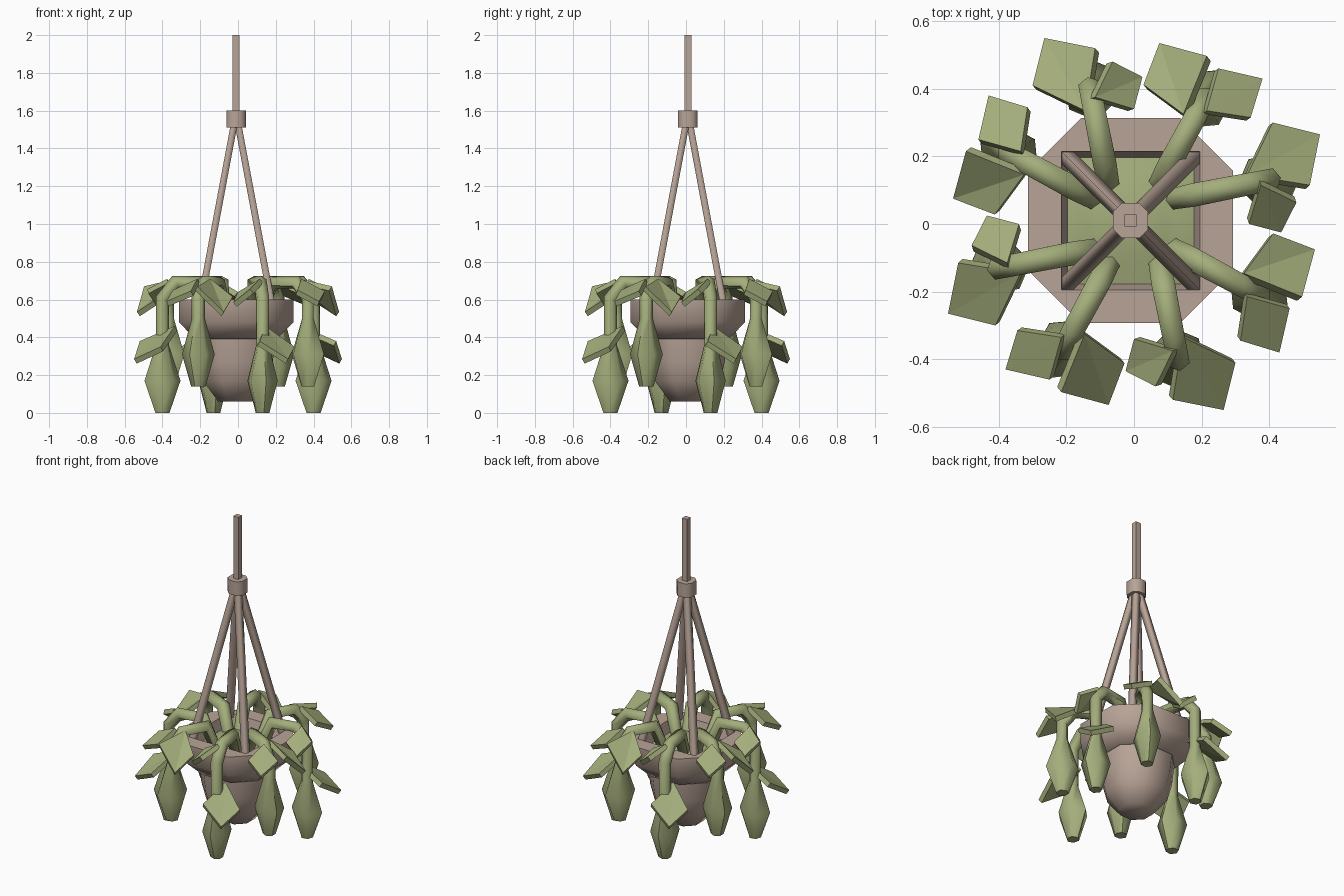
import bpy, bmesh, math
from mathutils import Vector, Matrix

if "Cube" in bpy.data.objects:
    bpy.data.objects.remove(bpy.data.objects["Cube"], do_unlink=True)


def make_material(name, rgb):
    mat = bpy.data.materials.new(name)
    mat.use_nodes = True
    color = (*rgb, 1.0)
    mat.diffuse_color = color
    mat.node_tree.nodes["Principled BSDF"].inputs["Base Color"].default_value = color
    return mat


CLAY = make_material("dusty clay brown", (0.48, 0.37, 0.31))
LEAF = make_material("sage green", (0.37, 0.42, 0.20))
CENTRE = Vector((-0.01, 0.01, 0))


def finish(name, bm, mat, angle=None):
    bmesh.ops.remove_doubles(bm, verts=bm.verts, dist=0.0005)
    bmesh.ops.recalc_face_normals(bm, faces=bm.faces)
    mesh = bpy.data.meshes.new(name)
    bm.to_mesh(mesh)
    bm.free()
    mesh.materials.append(mat)
    if angle:
        mesh.shade_smooth()
        mesh.set_sharp_from_angle(angle=math.radians(angle))
    obj = bpy.data.objects.new(name, mesh)
    bpy.context.collection.objects.link(obj)


def loft(name, rings, mat, angle=None, caps=(True, True)):
    """Skin a list of point rings into one surface."""
    bm = bmesh.new()
    loops = [[bm.verts.new(p) for p in ring] for ring in rings]
    n = len(loops[0])
    for a, b in zip(loops, loops[1:]):
        for i in range(n):
            j = (i + 1) % n
            bm.faces.new((a[i], a[j], b[j], b[i]))
    for loop, wanted in zip((loops[0], loops[-1]), caps):
        if wanted:
            bm.faces.new(loop)
    finish(name, bm, mat, angle)


def ring(half, flat, z, x=0, y=0):
    """Square with cut corners; flat == half gives a plain square."""
    pts = [(half, -flat), (half, flat), (flat, half), (-flat, half),
           (-half, flat), (-half, -flat), (-flat, -half), (flat, -half)]
    return [CENTRE + Vector((px + x, py + y, z)) for px, py in pts]


def square(half, z, x=0, y=0):
    return ring(half, half, z, x, y)[::2]


# Pot: bottom, rounded body, flared rim, square opening
profile = [(0.095, 0.042, 0.06), (0.172, 0.075, 0.165), (0.195, 0.09, 0.27),
           (0.205, 0.098, 0.39), (0.215, 0.103, 0.39), (0.303, 0.147, 0.48),
           (0.303, 0.147, 0.60), (0.205, 0.205, 0.60), (0.187, 0.187, 0.53)]
loft("pot", [ring(*p) for p in profile], CLAY, 60, (True, False))

# Mossy soil mound
loft("soil", [square(0.19, 0.53), square(0.1, 0.57), square(0.03, 0.585)],
     LEAF, 60, (False, True))

# Hanger: four ropes, collar and top rope
for sx in (-1, 1):
    for sy in (-1, 1):
        loft(f"rope_{'left' if sx > 0 else 'right'}_{'back' if sy > 0 else 'front'}",
             [square(0.018, 0.58, sx * 0.188, sy * 0.188),
              square(0.018, 1.53, sx * 0.01, sy * 0.01)], CLAY, 120, (False, False))
loft("collar", [ring(0.052, 0.026, 1.51), ring(0.052, 0.026, 1.60)], CLAY, 60)
loft("top_rope", [square(0.018, 1.58), square(0.018, 2.0)], CLAY)


def vine(name, start, end, bottom, turn):
    """Arching stem that hangs down into a swollen pointed bud."""
    s, e = Vector((*start, 0)), Vector((*end, 0))
    out = (e - s).normalized()
    side = out.cross(Vector((0, 0, 1)))
    length = (e - s).length
    steps = [(0, 0.54, 0.035), (0.23, 0.69, 0.04), (0.76, 0.69, 0.038),
             (1, 0.605, 0.037), (1, bottom + 0.36, 0.035),
             (1, bottom + 0.17, 0.097), (1, bottom, 0.038)]
    path = [s + out * length * t + Vector((0, 0, z)) for t, z, r in steps]
    legs = [(b - a).normalized() for a, b in zip(path, path[1:])]
    legs = [legs[0], *legs, legs[-1]]
    rings = []
    for i, p in enumerate(path):
        up = side.cross((legs[i] + legs[i + 1]).normalized())
        r = steps[i][2]
        flat = 0.86 if r > 0.09 else 1.0
        rings.append([turn @ (p + up * r * math.cos(k * math.pi / 3)
                              + side * r * flat * math.sin(k * math.pi / 3))
                      for k in range(6)])
    loft(name, rings, LEAF, 62)


def leaf(name, base, left, tip, right, turn):
    """Kite-shaped leaf folded along its middle, with thickness."""
    bm = bmesh.new()
    b, l, t, r = [bm.verts.new(turn @ Vector(p)) for p in (base, left, tip, right)]
    bm.faces.new((b, l, t))
    bm.faces.new((b, t, r))
    bmesh.ops.recalc_face_normals(bm, faces=bm.faces)
    if sum(f.normal.z for f in bm.faces) < 0:
        bmesh.ops.reverse_faces(bm, faces=bm.faces)
    # thicken downwards
    normal = sum((f.normal for f in bm.faces), Vector()).normalized()
    under = bmesh.ops.extrude_face_region(bm, geom=bm.faces[:], use_keep_orig=True)
    moved = [v for v in under["geom"] if isinstance(v, bmesh.types.BMVert)]
    bmesh.ops.translate(bm, verts=moved, vec=normal * -0.03)
    finish(name, bm, LEAF)


# Four matching pairs of vines, one long and one short, around the pot
for q, where in enumerate(("front", "left", "back", "right")):
    turn = Matrix.Rotation(q * math.pi / 2, 3, 'Z')
    vine(f"long_vine_{where}", (0.075, -0.12), (0.13, -0.4), 0.0, turn)
    vine(f"short_vine_{where}", (-0.075, -0.12), (-0.21, -0.37), 0.14, turn)
    leaf(f"long_vine_low_leaf_{where}", (0.145, -0.335, 0.46), (0.115, -0.52, 0.38),
         (0.265, -0.55, 0.285), (0.3, -0.41, 0.35), turn)
    leaf(f"long_vine_high_leaf_{where}", (0.115, -0.375, 0.71), (0.063, -0.48, 0.655),
         (-0.025, -0.435, 0.585), (0.0, -0.34, 0.64), turn)
    leaf(f"short_vine_large_leaf_{where}", (-0.146, -0.325, 0.71), (-0.215, -0.497, 0.67),
         (-0.075, -0.535, 0.535), (-0.028, -0.412, 0.615), turn)
    leaf(f"short_vine_small_leaf_{where}", (-0.215, -0.335, 0.71), (-0.345, -0.315, 0.65),
         (-0.38, -0.43, 0.59), (-0.25, -0.46, 0.645), turn)
